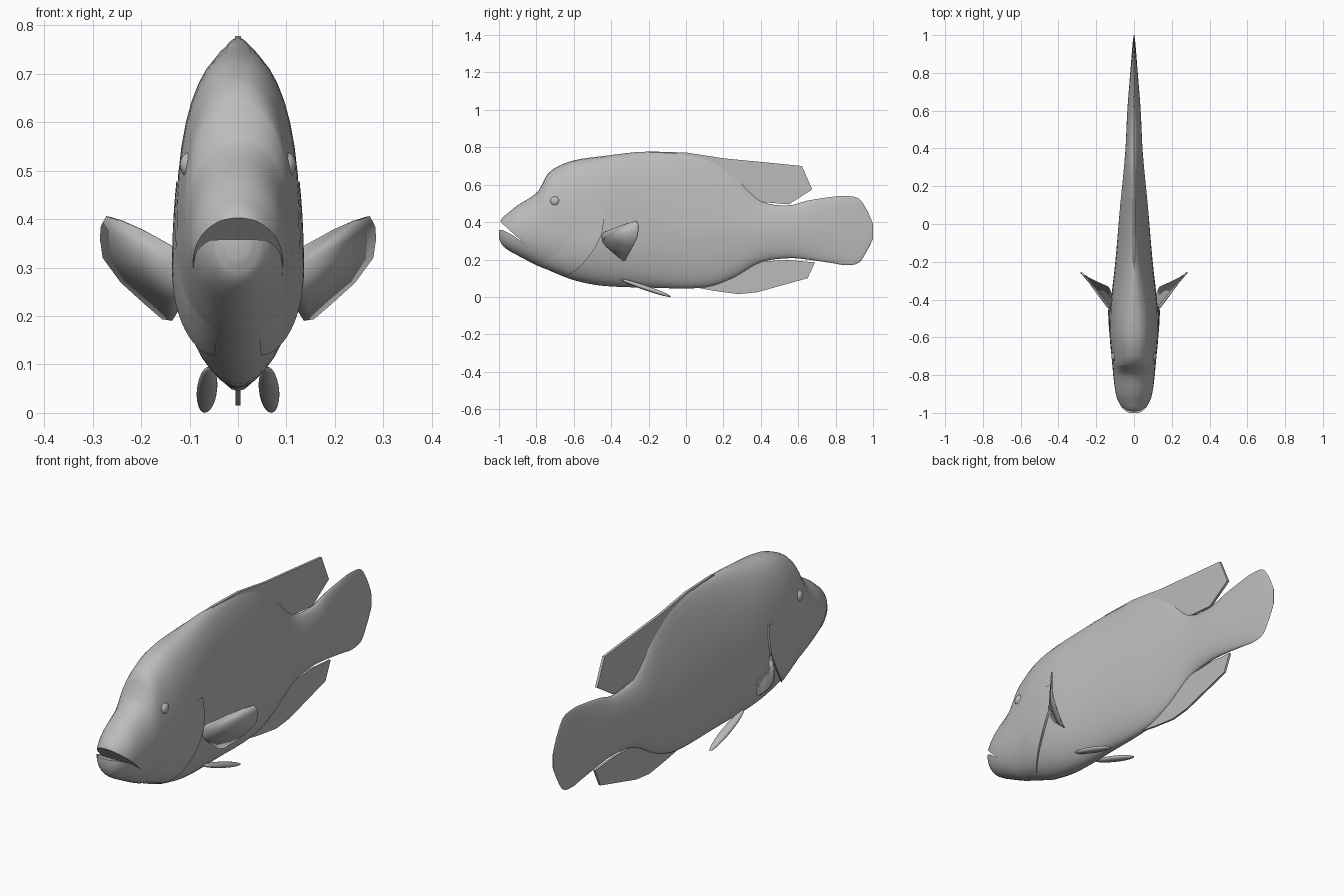
import bpy, bmesh, math
from mathutils import Vector

cube = bpy.data.objects.get("Cube")
if cube:
    bpy.data.objects.remove(cube, do_unlink=True)

grey = bpy.data.materials.new("plain_grey")
grey.use_nodes = True
grey.diffuse_color = (0.5, 0.5, 0.5, 1)
grey.node_tree.nodes["Principled BSDF"].inputs["Base Color"].default_value = (0.5, 0.5, 0.5, 1)


def make(name, verts, faces, angle=40):
    """Mesh object with outward normals and smooth shading."""
    bm = bmesh.new()
    vs = [bm.verts.new(v) for v in verts]
    for f in faces:
        bm.faces.new([vs[i] for i in f])
    bmesh.ops.recalc_face_normals(bm, faces=bm.faces)
    mesh = bpy.data.meshes.new(name)
    bm.to_mesh(mesh)
    bm.free()
    mesh.materials.append(grey)
    obj = bpy.data.objects.new(name, mesh)
    bpy.context.collection.objects.link(obj)
    smooth(obj, angle)
    return obj


def select(obj):
    bpy.ops.object.select_all(action='DESELECT')
    obj.select_set(True)
    bpy.context.view_layer.objects.active = obj


def smooth(obj, angle=40):
    select(obj)
    bpy.ops.object.shade_smooth_by_angle(angle=math.radians(angle))


def interpolate(table, t):
    """Smooth curve through rows of (t, value, value...)."""
    last = len(table) - 1
    i = max(k for k in range(last) if table[k][0] <= t or k == 0)
    a, b = table[i], table[i + 1]
    p, q = table[max(i - 1, 0)], table[min(i + 2, last)]
    d = b[0] - a[0]
    u = (t - a[0]) / d
    out = []
    for c in range(1, len(a)):
        m0 = (b[c] - p[c]) / (b[0] - p[0]) * d
        m1 = (q[c] - a[c]) / (q[0] - a[0]) * d
        e = b[c] - a[c]
        out.append(a[c] + u * m0 + u * u * (3 * e - 2 * m0 - m1) + u ** 3 * (m0 + m1 - 2 * e))
    return out


# Body sections: y, bottom, top, half width, widest height, roundness of the back
SECTIONS = [
    (-1.0, .315, .385, .025, .35, 2), (-.985, .28, .418, .052, .35, 2),
    (-.95, .25, .45, .078, .35, 2), (-.9, .222, .49, .096, .35, 2.1),
    (-.8, .17, .555, .110, .35, 2.2), (-.765, .155, .61, .113, .35, 2.3),
    (-.745, .148, .65, .115, .35, 2.3), (-.7, .128, .69, .119, .35, 2.3),
    (-.6, .09, .73, .128, .345, 2.4), (-.45, .06, .752, .126, .34, 2.3),
    (-.2, .05, .777, .099, .35, 1.7), (.1, .05, .748, .073, .35, 1.3),
    (.25, .1, .66, .058, .35, 1.3), (.4, .185, .515, .045, .35, 1.6),
    (.55, .207, .49, .038, .35, 1.8), (.65, .2, .515, .032, .35, 1.7),
    (.8, .178, .538, .02, .35, 1.6), (.85, .17, .54, .016, .35, 1.6),
    (.925, .184, .525, .01, .35, 1.6), (.97, .25, .46, .006, .35, 1.6),
    (1.0, .31, .39, .002, .35, 1.6)]


def skin(y, angle, lift=0):
    """Point on the body at y, going round by angle from the left side."""
    zb, zt, w, zm, n = interpolate(SECTIONS, y)
    c, s = math.cos(angle), math.sin(angle)
    n = n if s > 0 else 2
    h = zt - zm if s > 0 else zm - zb
    x = math.copysign(abs(c) ** (2 / n), c) * w
    z = zm + math.copysign(abs(s) ** (2 / n), s) * h
    return (x + lift * c, y, z + lift * s)


# Body and tail as one loft
SIDES, STEPS = 40, 4
ys = [a[0] + (b[0] - a[0]) * k / STEPS for a, b in zip(SECTIONS, SECTIONS[1:]) for k in range(STEPS)]
ys.append(SECTIONS[-1][0])
verts = [skin(y, math.tau * k / SIDES) for y in ys for k in range(SIDES)]
faces = [(r * SIDES + k, r * SIDES + (k + 1) % SIDES, (r + 1) * SIDES + (k + 1) % SIDES, (r + 1) * SIDES + k)
         for r in range(len(ys) - 1) for k in range(SIDES)]
faces += [tuple(range(SIDES)), tuple(range(len(verts) - SIDES, len(verts)))]
body = make("body", verts, faces)


def slab(name, outline, x, angle=40):
    """Side outline of (y, z) points extruded to x on both sides."""
    n = len(outline)
    vs = [(s * x, y, z) for s in (-1, 1) for y, z in outline]
    fs = [tuple(range(n)), tuple(range(n, 2 * n))]
    fs += [(i, (i + 1) % n, n + (i + 1) % n, n + i) for i in range(n)]
    return make(name, vs, fs, angle)


# Mouth opening
cutter = slab("mouth_cutter", [(-1.05, .455), (-.99, .4), (-.865, .285), (-.93, .333), (-.98, .357), (-1.05, .36)], .3)
cutter.hide_render = True
cut = body.modifiers.new("mouth", 'BOOLEAN')
cut.operation = 'DIFFERENCE'
cut.solver = 'EXACT'
cut.object = cutter
select(body)
bpy.ops.object.modifier_apply(modifier=cut.name)
bpy.data.objects.remove(cutter, do_unlink=True)
smooth(body)

# Dorsal and anal fins
slab("dorsal_fin", [(-.25, .74), (-.2, .778), (0, .772), (.1, .757), (.2, .741), (.4, .722), (.62, .7),
                    (.675, .575), (.55, .495), (.43, .505), (.25, .53), (0, .68)], .006)
slab("anal_fin", [(0, .06), (.15, .033), (.28, .015), (.38, .025), (.65, .1), (.69, .185),
                  (.55, .197), (.38, .19), (.2, .2)], .005)


def both_sides(obj):
    obj.modifiers.new("mirror", 'MIRROR')


# Gill covers: lifted skin ending in a curved rim
GILL_EDGE = [(-68, -.64), (-46, -.58), (-20, -.5), (-3, -.455), (7, -.44), (16, -.445)]
ROWS, COLS = 20, 9
verts = []
for r in range(ROWS + 1):
    deg = -68 + 84 * r / ROWS
    edge = interpolate(GILL_EDGE, deg)[0]
    fade = math.sin(math.pi * (.03 + .9 * r / ROWS)) ** .5
    for c in range(COLS):
        t = min(c / (COLS - 2), 1)
        lift = -.001 + .013 * t * fade if c < COLS - 1 else -.01
        verts.append(skin(edge - .17 * (1 - t), math.radians(deg), lift))
faces = [(r * COLS + c, r * COLS + c + 1, (r + 1) * COLS + c + 1, (r + 1) * COLS + c)
         for r in range(ROWS) for c in range(COLS - 1)]
both_sides(make("gill_cover", verts, faces))

# Pectoral fins: fan of faces from the root
fin = [(.11, -.46, .3), (.14, -.44, .345), (.2, -.36, .378), (.24, -.305, .396), (.27, -.265, .406),
       (.281, -.256, .385), (.283, -.255, .36), (.277, -.262, .32), (.24, -.285, .27), (.19, -.31, .225),
       (.155, -.325, .195), (.135, -.335, .192), (.1, -.4, .25)]
pectoral = make("pectoral_fin", fin, [(0, i, i + 1) for i in range(1, len(fin) - 1)])
thick = pectoral.modifiers.new("thickness", 'SOLIDIFY')
thick.thickness, thick.offset = .006, 0
both_sides(pectoral)


def ball(name, centre, radii, pitch=0, yaw=0):
    bpy.ops.mesh.primitive_uv_sphere_add(segments=24, ring_count=14, radius=1, location=centre)
    obj = bpy.context.object
    obj.name = name
    obj.scale = radii
    obj.rotation_euler = (math.radians(pitch), 0, math.radians(yaw))
    bpy.ops.object.transform_apply(location=True, rotation=True, scale=True)
    obj.data.materials.append(grey)
    smooth(obj, 60)
    both_sides(obj)


# Pelvic fins and eyes
ball("pelvic_fin", (.064, -.215, .048), (.021, .142, .013), -19, -2)
ball("eye", (.1, -.7, .512), (.02, .026, .026))
